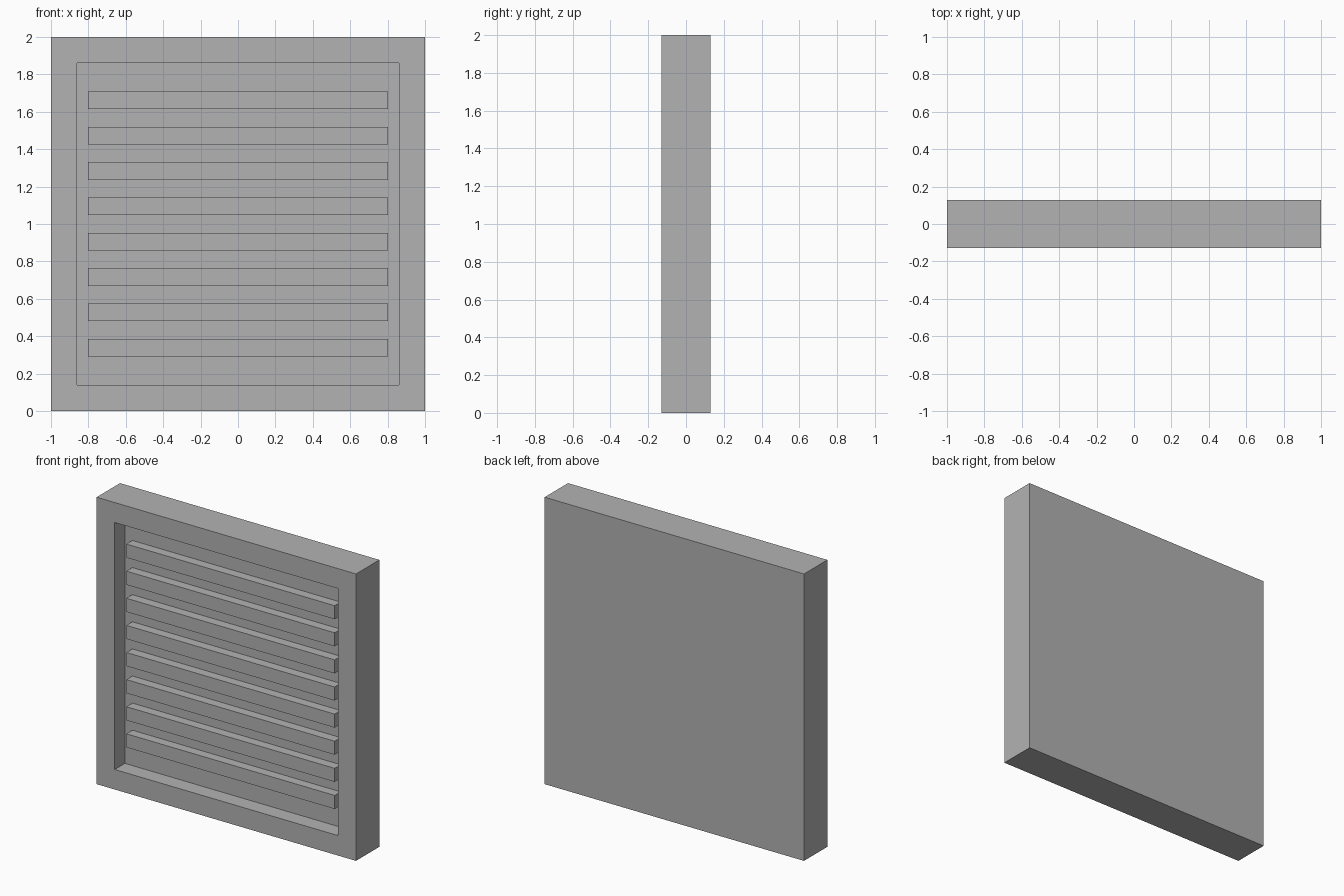
import bpy
import bmesh

cube = bpy.data.objects.get("Cube")
if cube:
    bpy.data.objects.remove(cube, do_unlink=True)

DEPTH = 0.257          # overall thickness
FRONT = -DEPTH / 2
BORDER = 0.197         # width of the frame around the opening
RECESS = 0.112         # depth of the opening
SLAT_RECESS = 0.046    # slat fronts sit this far behind the frame
SLATS = 8

grey = bpy.data.materials.new("plain grey")
grey.use_nodes = True
colour = (0.448, 0.448, 0.448, 1)
grey.diffuse_color = colour
grey.node_tree.nodes["Principled BSDF"].inputs["Base Color"].default_value = colour


def box(bm, size, centre):
    verts = bmesh.ops.create_cube(bm, size=1)["verts"]
    bmesh.ops.scale(bm, vec=size, verts=verts)
    bmesh.ops.translate(bm, vec=centre, verts=verts)


def finish(name, bm):
    mesh = bpy.data.meshes.new(name)
    bm.to_mesh(mesh)
    bm.free()
    mesh.materials.append(grey)
    obj = bpy.data.objects.new(name, mesh)
    bpy.context.collection.objects.link(obj)
    return obj


# Solid-backed frame: inset the front face and push it in
bm = bmesh.new()
box(bm, (2, DEPTH, 2), (0, 0, 1))
bm.normal_update()
front = min(bm.faces, key=lambda f: f.calc_center_median().y)
bmesh.ops.inset_region(bm, faces=[front], thickness=BORDER)
pocket = bmesh.ops.extrude_discrete_faces(bm, faces=[front])["faces"][0]
bmesh.ops.translate(bm, vec=(0, RECESS, 0), verts=pocket.verts)
bmesh.ops.recalc_face_normals(bm, faces=bm.faces)
finish("frame", bm)

# Horizontal slats, evenly spaced with gaps as tall as the slats
opening = 2 - 2 * BORDER
pitch = opening / (2 * SLATS + 1)
slat_depth = RECESS - SLAT_RECESS
for i in range(SLATS):
    bm = bmesh.new()
    z = BORDER + pitch * (2 * i + 1.5)
    box(bm, (opening, slat_depth, pitch), (0, FRONT + SLAT_RECESS + slat_depth / 2, z))
    finish(f"slat_{i + 1}", bm)
